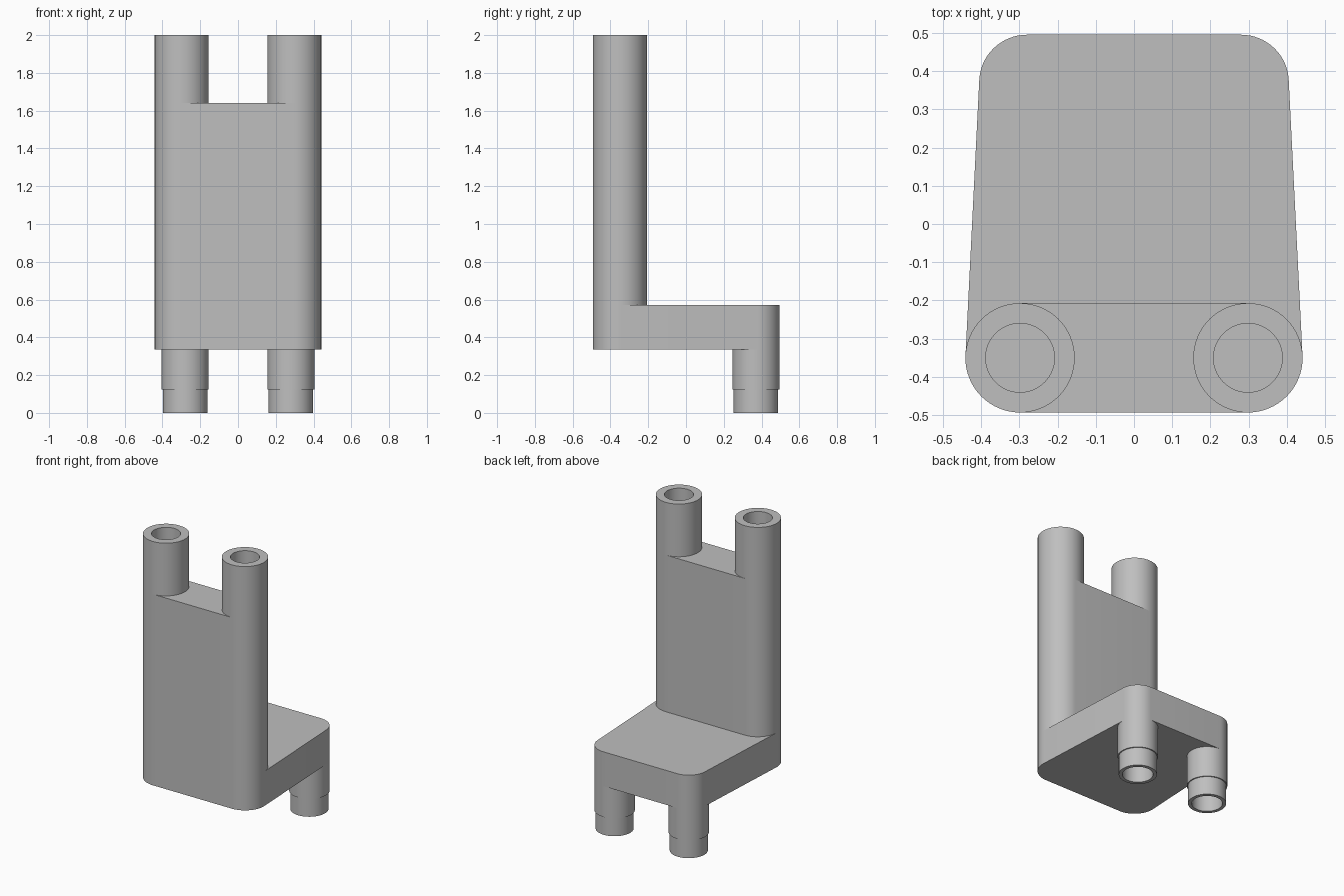
import bpy, bmesh, math
from mathutils import Vector
from mathutils.geometry import convex_hull_2d

if "Cube" in bpy.data.objects:
    bpy.data.objects.remove(bpy.data.objects["Cube"], do_unlink=True)

SEGMENTS = 64
POST = (0.298, -0.35)      # centre of each back post
LEG = (0.28, 0.37)         # centre of each leg
POST_R, LEG_R = 0.143, 0.125
SEAT_LOW, SEAT_TOP, PANEL_TOP, TOP = 0.335, 0.57, 1.64, 2.0

grey = bpy.data.materials.new("grey plastic")
grey.use_nodes = True
grey.diffuse_color = (0.52, 0.52, 0.52, 1)
grey.node_tree.nodes["Principled BSDF"].inputs["Base Color"].default_value = grey.diffuse_color


def circle(centre, radius):
    """Points of a circle in the ground plane."""
    steps = [math.tau * i / SEGMENTS for i in range(SEGMENTS)]
    return [Vector((centre[0] + radius * math.cos(a),
                    centre[1] + radius * math.sin(a))) for a in steps]


def finish(name, bm):
    """Turn a bmesh into a smooth object with sharp rims."""
    bmesh.ops.recalc_face_normals(bm, faces=bm.faces)
    mesh = bpy.data.meshes.new(name)
    bm.to_mesh(mesh)
    bm.free()
    mesh.materials.append(grey)
    obj = bpy.data.objects.new(name, mesh)
    bpy.context.collection.objects.link(obj)
    bpy.ops.object.select_all(action='DESELECT')
    obj.select_set(True)
    bpy.context.view_layer.objects.active = obj
    bpy.ops.object.shade_smooth_by_angle(angle=math.radians(30))


def slab(name, discs, low, high):
    """Extrude the outline wrapped tightly round some discs."""
    points = [p for centre, radius in discs for p in circle(centre, radius)]
    bm = bmesh.new()
    base = bm.faces.new([bm.verts.new((*points[i], low)) for i in convex_hull_2d(points)])
    grown = bmesh.ops.extrude_face_region(bm, geom=[base], use_keep_orig=True)
    top = [v for v in grown["geom"] if isinstance(v, bmesh.types.BMVert)]
    bmesh.ops.translate(bm, verts=top, vec=(0, 0, high - low))
    finish(name, bm)


def tube(name, centre, profile):
    """Turn a closed radius/height profile about a vertical axis."""
    bm = bmesh.new()
    rings = [[bm.verts.new((*p, z)) for p in circle(centre, r)] for r, z in profile]
    for k, ring in enumerate(rings):
        other = rings[(k + 1) % len(rings)]
        for i in range(SEGMENTS):
            j = (i + 1) % SEGMENTS
            bm.faces.new((ring[i], ring[j], other[j], other[i]))
    finish(name, bm)


def both(centre, radius):
    return [((s * centre[0], centre[1]), radius) for s in (1, -1)]


# Seat tapering towards the legs, and the backrest standing on it
slab("seat", both(POST, POST_R) + both(LEG, LEG_R), SEAT_LOW, SEAT_TOP)
slab("backrest", both(POST, POST_R), SEAT_TOP, PANEL_TOP)

# Hollow post ends and stepped hollow legs
post_profile = [(POST_R, PANEL_TOP), (POST_R, TOP), (0.09, TOP), (0.09, PANEL_TOP)]
leg_profile = [(LEG_R, SEAT_LOW), (LEG_R, 0.125), (0.118, 0.125),
               (0.118, 0), (0.095, 0), (0.095, SEAT_LOW)]
for side, s in (("left", 1), ("right", -1)):
    tube(side + "_post", (s * POST[0], POST[1]), post_profile)
    tube(side + "_leg", (s * LEG[0], LEG[1]), leg_profile)
